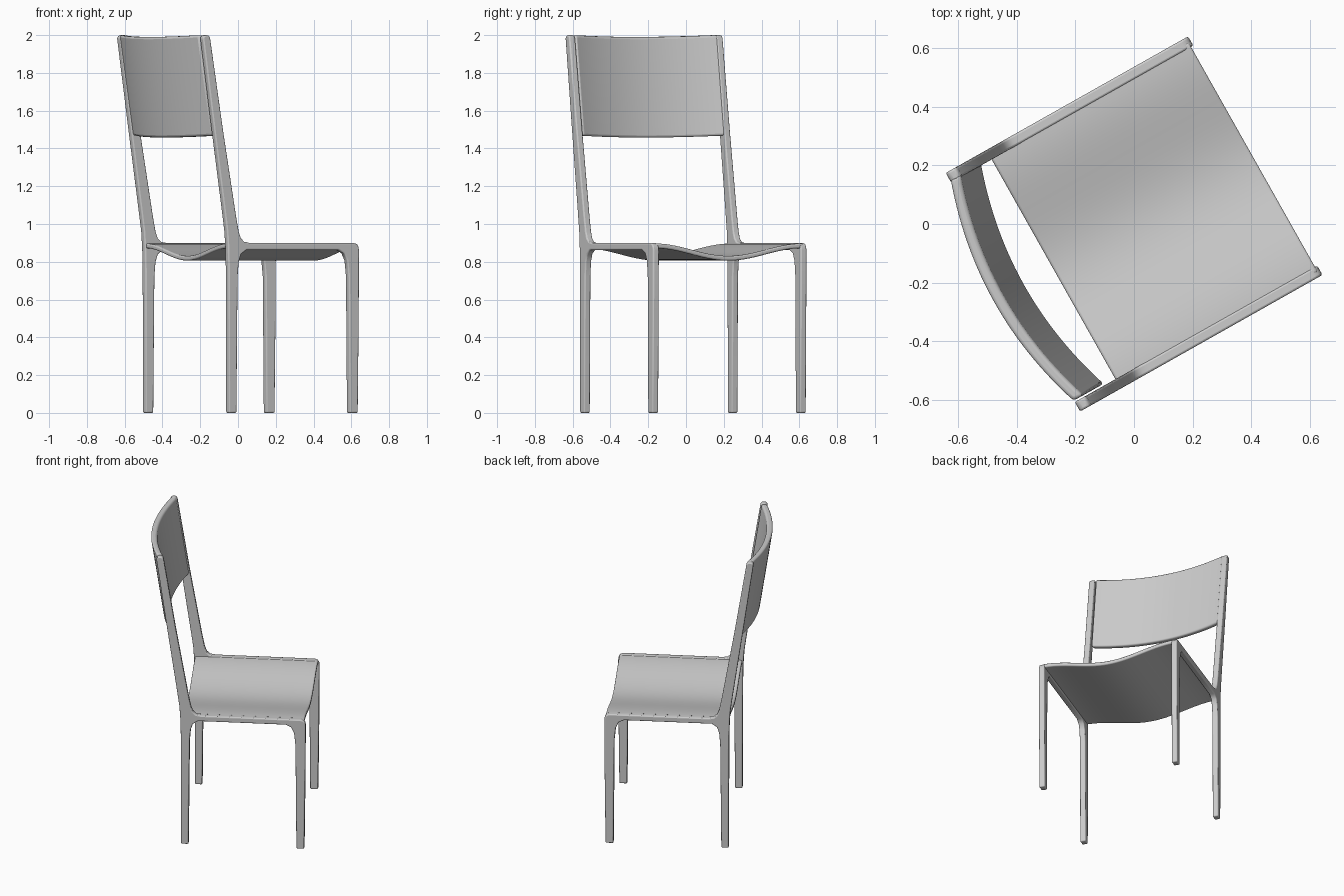
import bpy, bmesh, math
from mathutils import Matrix

if "Cube" in bpy.data.objects:
    bpy.data.objects.remove(bpy.data.objects["Cube"])

TURN = Matrix.Rotation(math.radians(29.4), 4, 'Z')  # chair is turned on the floor


def prism(name, points, place_a, place_b, bevel):
    """Solid between two placed copies of one outline, with rounded edges."""
    bm = bmesh.new()
    a = [bm.verts.new(place_a(*p)) for p in points]
    b = [bm.verts.new(place_b(*p)) for p in points]
    n = len(points)
    for i in range(n):
        j = (i + 1) % n
        bm.faces.new((a[i], a[j], b[j], b[i]))
    bm.faces.new(a[::-1])
    bm.faces.new(b)
    bmesh.ops.recalc_face_normals(bm, faces=bm.faces)
    bm.transform(TURN)
    me = bpy.data.meshes.new(name)
    bm.to_mesh(me)
    bm.free()
    ob = bpy.data.objects.new(name, me)
    bpy.context.collection.objects.link(ob)
    mod = ob.modifiers.new("round", 'BEVEL')
    mod.width = bevel
    mod.segments = 3
    mod.limit_method = 'ANGLE'
    mod.angle_limit = math.radians(40)
    bpy.ops.object.select_all(action='DESELECT')
    ob.select_set(True)
    bpy.context.view_layer.objects.active = ob
    bpy.ops.object.shade_smooth_by_angle(angle=math.radians(40))
    return ob


# Side frames: front leg, rail, back leg and leaning post in one silhouette
side = [(.417, 0), (.467, 0), (.473, .5), (.475, .86), (.472, .878), (.463, .893), (.445, .9),
        (-.19, .9), (-.222, .906), (-.243, .925), (-.256, .96), (-.272, 1.04),
        (-.352, 1.5), (-.43, 1.985), (-.438, 1.998), (-.452, 2.0), (-.467, 1.997), (-.475, 1.985),
        (-.406, 1.5), (-.342, 1.06), (-.328, .96), (-.322, .87), (-.319, .75), (-.317, 0),
        (-.27, 0), (-.263, .72), (-.256, .8), (-.242, .84), (-.21, .862),
        (.35, .862), (.383, .845), (.402, .805), (.411, .72)]
for label, s in (("left", 1), ("right", -1)):
    prism(label + "_side_frame", side,
          lambda u, z: (u, s * .430, z), lambda u, z: (u, s * .467, z), .012)

# Seat: thin sheet sagging between the rails
N = 28


def sag(v):
    return .822 + .066 * (1 - math.cos(math.pi * abs(v) / .45)) / 2


vs = [-.45 + .9 * i / N for i in range(N + 1)]
sheet = [(v, sag(v) + .009) for v in vs] + [(v, sag(v) - .016) for v in reversed(vs)]
prism("seat", sheet, lambda v, z: (-.315, v, z), lambda v, z: (.466, v, z), .008)

# Backrest: panel bowed to the rear, leaning with the posts
vb = [-.424 + .864 * i / N for i in range(N + 1)]


def bow(v):
    return -.073 * (1 - (v / .43) ** 2)


panel = [(v, -.436 + bow(v)) for v in vb] + [(v, -.475 + bow(v)) for v in reversed(vb)]
prism("backrest", panel,
      lambda v, u: (u + .082, v, 1.468 + .14 * bow(v)),
      lambda v, u: (u, v, 2.0 + .14 * bow(v)), .012)
